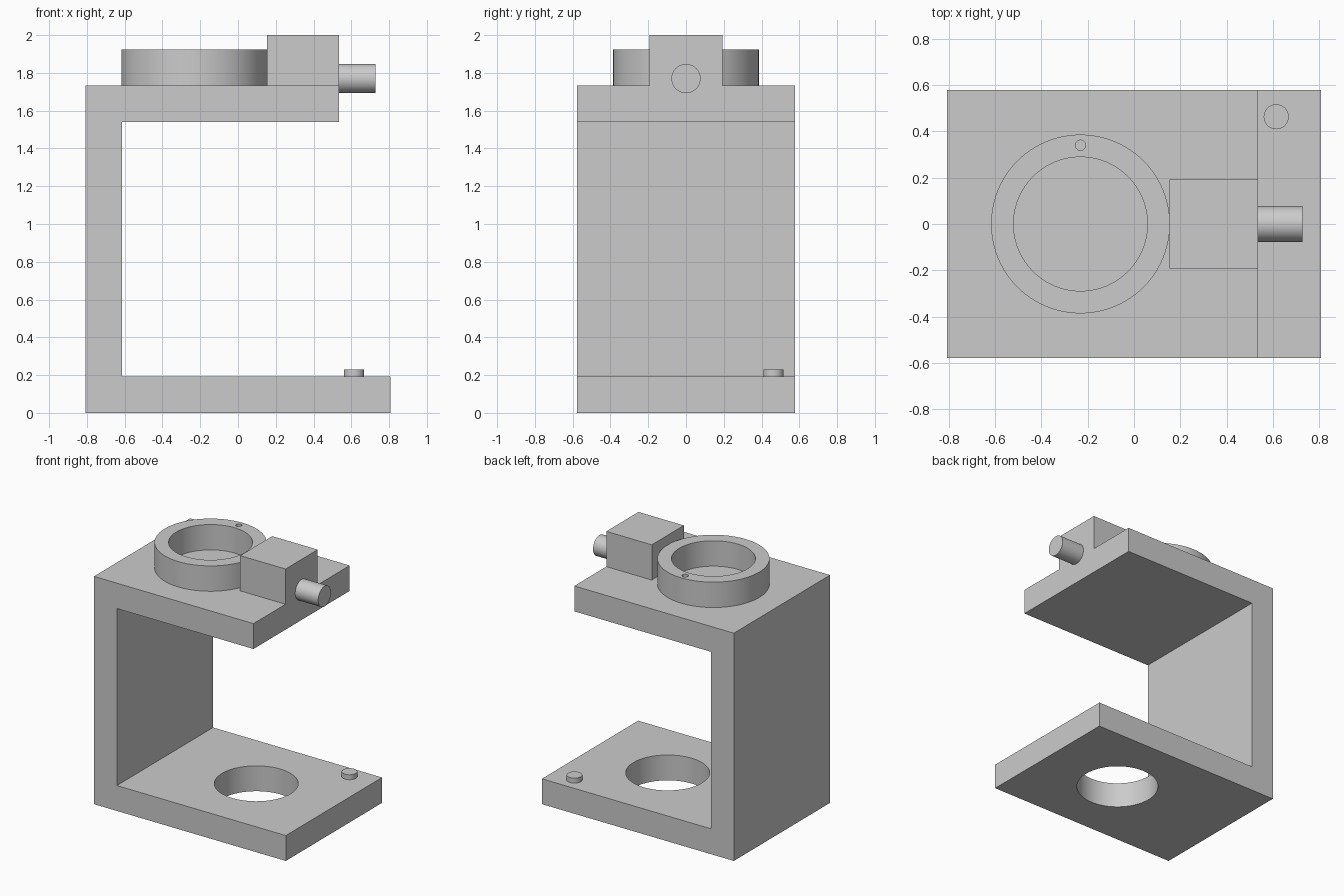
import bpy
import bmesh
from mathutils import Matrix, Vector

cube = bpy.data.objects.get("Cube")
if cube:
    bpy.data.objects.remove(cube, do_unlink=True)

grey = bpy.data.materials.new("plain grey")
grey.use_nodes = True
colour = (0.6, 0.6, 0.6, 1)
grey.diffuse_color = colour
grey.node_tree.nodes["Principled BSDF"].inputs["Base Color"].default_value = colour

T = 0.193                 # plate thickness, the module of the whole bracket
HALF_X, HALF_Y = 0.807, 0.578
ARM_END = 0.535           # free end of the upper arm
DECK = 1.732              # top of the upper arm
RING_X = -0.231


def finish(name, bm):
    bmesh.ops.recalc_face_normals(bm, faces=bm.faces)
    mesh = bpy.data.meshes.new(name)
    bm.to_mesh(mesh)
    bm.free()
    obj = bpy.data.objects.new(name, mesh)
    bpy.context.collection.objects.link(obj)
    mesh.materials.append(grey)
    return obj


def box(name, low, high):
    bm = bmesh.new()
    low, high = Vector(low), Vector(high)
    size = Matrix.Diagonal((high - low).to_4d())
    bmesh.ops.create_cube(bm, size=1, matrix=Matrix.Translation((low + high) / 2) @ size)
    return finish(name, bm)


def cylinder(name, radius, start, end, sides=64):
    bm = bmesh.new()
    start, end = Vector(start), Vector(end)
    axis = end - start
    turn = axis.to_track_quat("Z", "Y").to_matrix().to_4x4()
    bmesh.ops.create_cone(bm, cap_ends=True, segments=sides, radius1=radius, radius2=radius,
                          depth=axis.length, matrix=Matrix.Translation((start + end) / 2) @ turn)
    return finish(name, bm)


def cut(target, cutter):
    mod = target.modifiers.new("cut", "BOOLEAN")
    mod.operation = "DIFFERENCE"
    mod.solver = "EXACT"
    mod.object = cutter
    bpy.context.view_layer.objects.active = target
    bpy.ops.object.modifier_apply(modifier=mod.name)
    bpy.data.objects.remove(cutter, do_unlink=True)


# C-shaped frame: profile extruded front to back, with a bore in the base
profile = [(-HALF_X, 0), (HALF_X, 0), (HALF_X, T), (T - HALF_X, T),
           (T - HALF_X, DECK - T), (ARM_END, DECK - T), (ARM_END, DECK), (-HALF_X, DECK)]
bm = bmesh.new()
face = bm.faces.new([bm.verts.new((x, -HALF_Y, z)) for x, z in profile])
side = bmesh.ops.extrude_face_region(bm, geom=[face])
bmesh.ops.translate(bm, vec=(0, 2 * HALF_Y, 0),
                    verts=[v for v in side["geom"] if isinstance(v, bmesh.types.BMVert)])
frame = finish("frame", bm)
cut(frame, cylinder("bore_cutter", 0.289, (0.154, 0, -0.1), (0.154, 0, 0.4), 96))

# Raised collar with a small index hole in its rim
collar = cylinder("collar", 2 * T, (RING_X, 0, DECK), (RING_X, 0, 1.925), 96)
cut(collar, cylinder("collar_cutter", 0.289, (RING_X, 0, 1.6), (RING_X, 0, 2.1), 96))
cut(collar, cylinder("index_hole_cutter", 0.022, (RING_X, 0.34, 1.83), (RING_X, 0.34, 2.1), 32))

# Drive block with its round shaft
block = box("drive_block", (0.153, -T, DECK), (ARM_END, T, 2))
shaft = cylinder("shaft", 0.077, (ARM_END, 0, 1.77), (0.728, 0, 1.77))

# Button on the base
button = cylinder("button", 0.054, (0.614, 0.463, T), (0.614, 0.463, 0.231))

# Smooth round walls, sharp rims
bpy.ops.object.select_all(action="DESELECT")
for part in (frame, collar, block, shaft, button):
    part.select_set(True)
bpy.context.view_layer.objects.active = frame
bpy.ops.object.shade_smooth_by_angle(angle=0.52)
